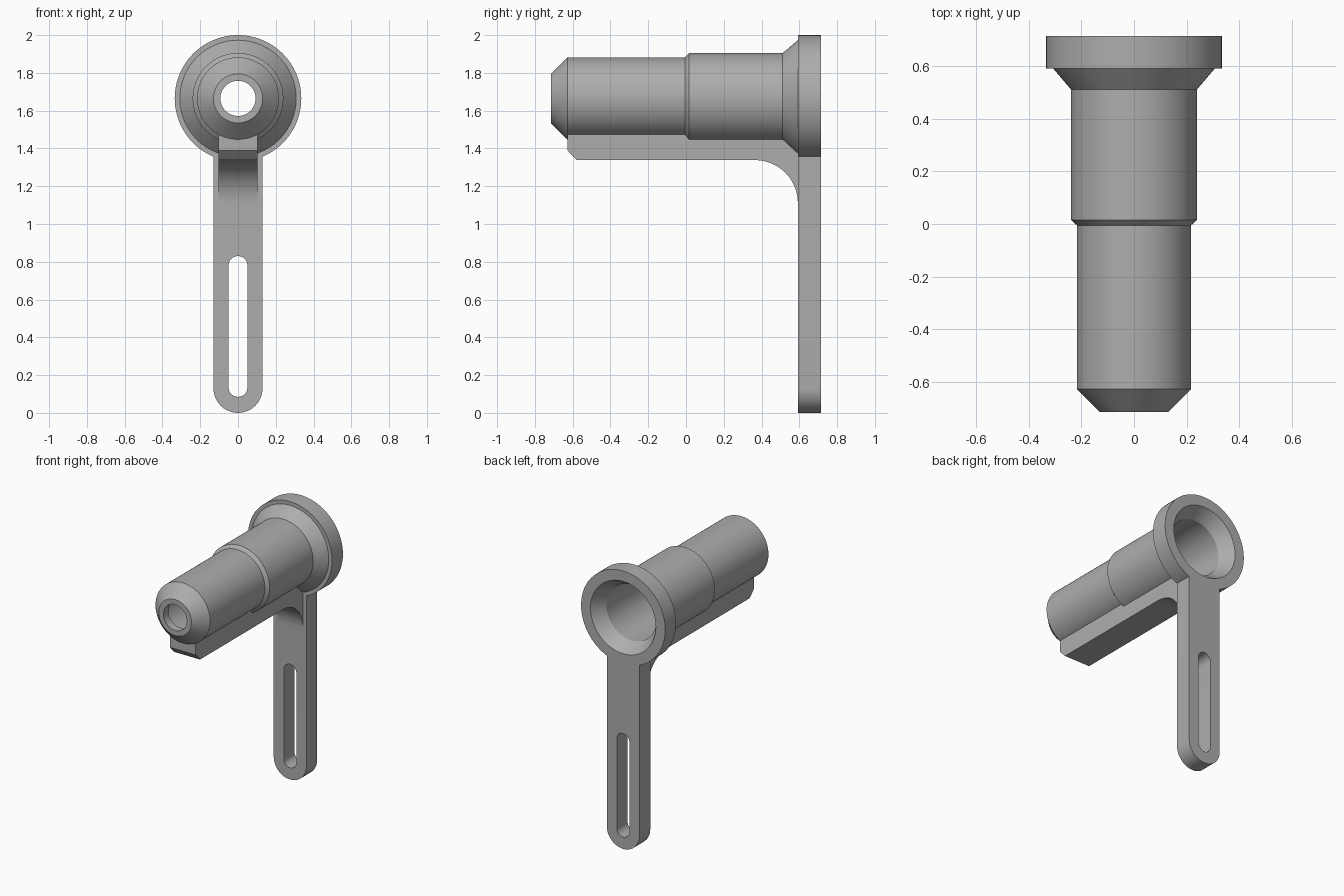
import bpy
import bmesh
from math import pi, sin, cos, radians
from mathutils import Matrix, Vector

cube = bpy.data.objects.get("Cube")
if cube:
    bpy.data.objects.remove(cube)

AXIS_Z = 1.665      # height of the tube axis
BACK = 0.715        # rear plane
PLATE = 0.592       # front plane of the flange and arm

grey = bpy.data.materials.new("plain grey")
grey.use_nodes = True
grey.diffuse_color = (0.42, 0.42, 0.42, 1)
grey.node_tree.nodes["Principled BSDF"].inputs["Base Color"].default_value = (0.42, 0.42, 0.42, 1)


def finish(name, bm):
    bmesh.ops.recalc_face_normals(bm, faces=bm.faces)
    mesh = bpy.data.meshes.new(name)
    bm.to_mesh(mesh)
    bm.free()
    mesh.materials.append(grey)
    obj = bpy.data.objects.new(name, mesh)
    bpy.context.collection.objects.link(obj)
    return obj


def lathe(name, profile, steps=96):
    """Solid of revolution about the tube axis from (y, radius) points."""
    bm = bmesh.new()
    rings = [[bm.verts.new((r * sin(2 * pi * i / steps), y, AXIS_Z + r * cos(2 * pi * i / steps)))
              for i in range(steps)] for y, r in profile]
    for a, b in zip(rings, rings[1:]):
        for i in range(steps):
            j = (i + 1) % steps
            bm.faces.new((a[i], a[j], b[j], b[i]))
    bm.faces.new(rings[0])
    bm.faces.new(rings[-1])
    return finish(name, bm)


def extrude(name, points, offset):
    """Prism from an outline of 3D points pushed along an offset."""
    bm = bmesh.new()
    face = bm.faces.new([bm.verts.new(p) for p in points])
    new = bmesh.ops.extrude_face_region(bm, geom=[face])["geom"]
    bmesh.ops.translate(bm, vec=offset, verts=[g for g in new if isinstance(g, bmesh.types.BMVert)])
    if not any(f.is_valid and set(f.verts) == set(face.verts) for f in bm.faces):
        bm.faces.new(face.verts)
    return finish(name, bm)


def arc(cx, cz, r, start, end, steps=24):
    return [(cx + r * cos(radians(start + (end - start) * i / steps)),
             cz + r * sin(radians(start + (end - start) * i / steps))) for i in range(steps + 1)]


def combine(target, other, operation):
    mod = target.modifiers.new(operation.title(), "BOOLEAN")
    mod.operation = operation
    mod.solver = "EXACT"
    mod.object = other
    bpy.ops.object.select_all(action="DESELECT")
    bpy.context.view_layer.objects.active = target
    target.select_set(True)
    bpy.ops.object.modifier_apply(modifier=mod.name)
    bpy.data.objects.remove(other)


# Stepped tube with tapered nose and rear flange
body = lathe("tube_with_slotted_arm", [
    (-BACK, 0.13), (-0.628, 0.217), (-0.005, 0.217), (0.016, 0.24),
    (0.512, 0.24), (PLATE, 0.308), (PLATE, 0.335), (BACK, 0.335)])

# Flat arm with rounded foot
outline = [(0.13, 1.39)] + arc(0, 0.13, 0.13, 0, -180) + [(-0.13, 1.39)]
arm = extrude("arm", [(x, PLATE, z) for x, z in outline], (0, BACK - PLATE, 0))

# Long slot through the arm
outline = arc(0, 0.135, 0.05, 0, -180) + arc(0, 0.78, 0.05, 180, 0)
slot = extrude("slot_cutter", [(x, 0.5, z) for x, z in outline], (0, 0.3, 0))
combine(arm, slot, "DIFFERENCE")

# Rib under the tube, sweeping down into the arm
outline = [(-0.628, 1.5), (-0.628, 1.39), (-0.578, 1.338)]
outline += arc(0.365, 1.338 - 0.227, 0.227, 90, 0)
outline += [(0.65, 1.111), (0.65, 1.375), (PLATE, 1.375), (0.5, 1.5)]
rib = extrude("rib", [(-0.103, y, z) for y, z in outline], (0.206, 0, 0))

# Join the parts, then hollow the tube with a flared rear mouth
combine(body, arm, "UNION")
combine(body, rib, "UNION")
bore = lathe("bore_cutter", [
    (-0.8, 0.093), (-0.66, 0.093), (-0.58, 0.175), (0.0, 0.175),
    (0.02, 0.2), (0.62, 0.2), (BACK, 0.26), (0.75, 0.26)])
combine(body, bore, "DIFFERENCE")

bpy.ops.object.select_all(action="DESELECT")
body.select_set(True)
bpy.context.view_layer.objects.active = body
bpy.ops.object.shade_smooth_by_angle(angle=radians(25))
